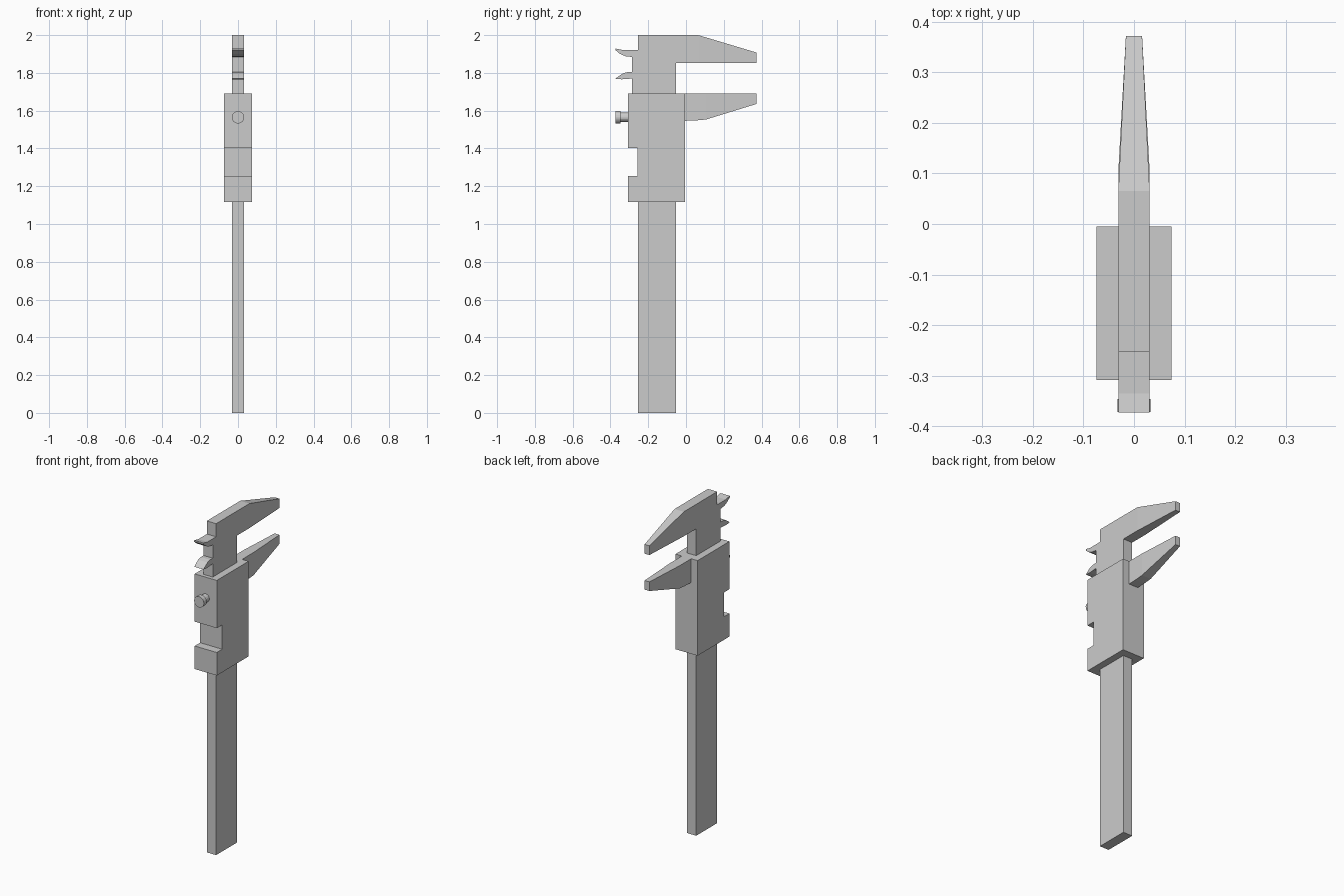
import bpy, bmesh
from math import pi

if "Cube" in bpy.data.objects:
    bpy.data.objects.remove(bpy.data.objects["Cube"])

W = 0.031   # half thickness of beam and jaws
TIP = 0.016  # half thickness at jaw tips


def extrude_profile(name, profile):
    """Side profile of (y, z, half_width) mirrored across x into a solid."""
    bm = bmesh.new()
    left = [bm.verts.new((-w, y, z)) for y, z, w in profile]
    right = [bm.verts.new((w, y, z)) for y, z, w in profile]
    bm.faces.new(left)
    bm.faces.new(right[::-1])
    n = len(profile)
    for i in range(n):
        j = (i + 1) % n
        bm.faces.new((left[i], right[i], right[j], left[j]))
    bmesh.ops.recalc_face_normals(bm, faces=bm.faces)
    mesh = bpy.data.meshes.new(name)
    bm.to_mesh(mesh)
    bm.free()
    ob = bpy.data.objects.new(name, mesh)
    bpy.context.collection.objects.link(ob)
    return ob


def flat(points, w):
    return [(y, z, w) for y, z in points]


def cylinder(name, radius, y0, y1, z):
    bpy.ops.mesh.primitive_cylinder_add(
        vertices=16, radius=radius, depth=y1 - y0,
        location=(0, (y0 + y1) / 2, z), rotation=(pi / 2, 0, 0))
    bpy.context.object.name = name


# Main beam with the head block
extrude_profile("beam", flat([
    (-0.253, 0), (-0.053, 0), (-0.053, 1.852), (0.065, 1.852),
    (0.065, 2.0), (-0.253, 2.0)], W))

# Neck in front of the beam carrying the two small inside jaws
extrude_profile("inside_jaws", flat([
    (-0.253, 1.68), (-0.253, 1.921), (-0.335, 1.921), (-0.373, 1.929),
    (-0.373, 1.92), (-0.35, 1.901), (-0.32, 1.888), (-0.285, 1.884),
    (-0.285, 1.804), (-0.31, 1.804), (-0.335, 1.797), (-0.36, 1.78),
    (-0.373, 1.769), (-0.34, 1.766), (-0.285, 1.77), (-0.285, 1.68)], W))

# Large outside jaws, tapering in thickness towards the tips
extrude_profile("fixed_jaw", [
    (0.065, 1.852, W), (0.372, 1.852, TIP), (0.372, 1.908, TIP), (0.065, 2.0, W)])
extrude_profile("sliding_jaw_root", flat([
    (-0.02, 1.69), (-0.02, 1.546), (0.05, 1.548), (0.105, 1.553), (0.105, 1.69)], W))
extrude_profile("sliding_jaw", [
    (0.105, 1.553, W), (0.372, 1.635, TIP), (0.372, 1.69, TIP), (0.105, 1.69, W)])

# Slider body with thumb notch
extrude_profile("slider", flat([
    (-0.308, 1.116), (-0.005, 1.116), (-0.005, 1.69), (-0.308, 1.69),
    (-0.308, 1.402), (-0.256, 1.402), (-0.256, 1.255), (-0.308, 1.255)], 0.074))

# Locking screw
cylinder("screw_shaft", 0.025, -0.35, -0.29, 1.565)
cylinder("screw_head", 0.033, -0.372, -0.346, 1.565)
